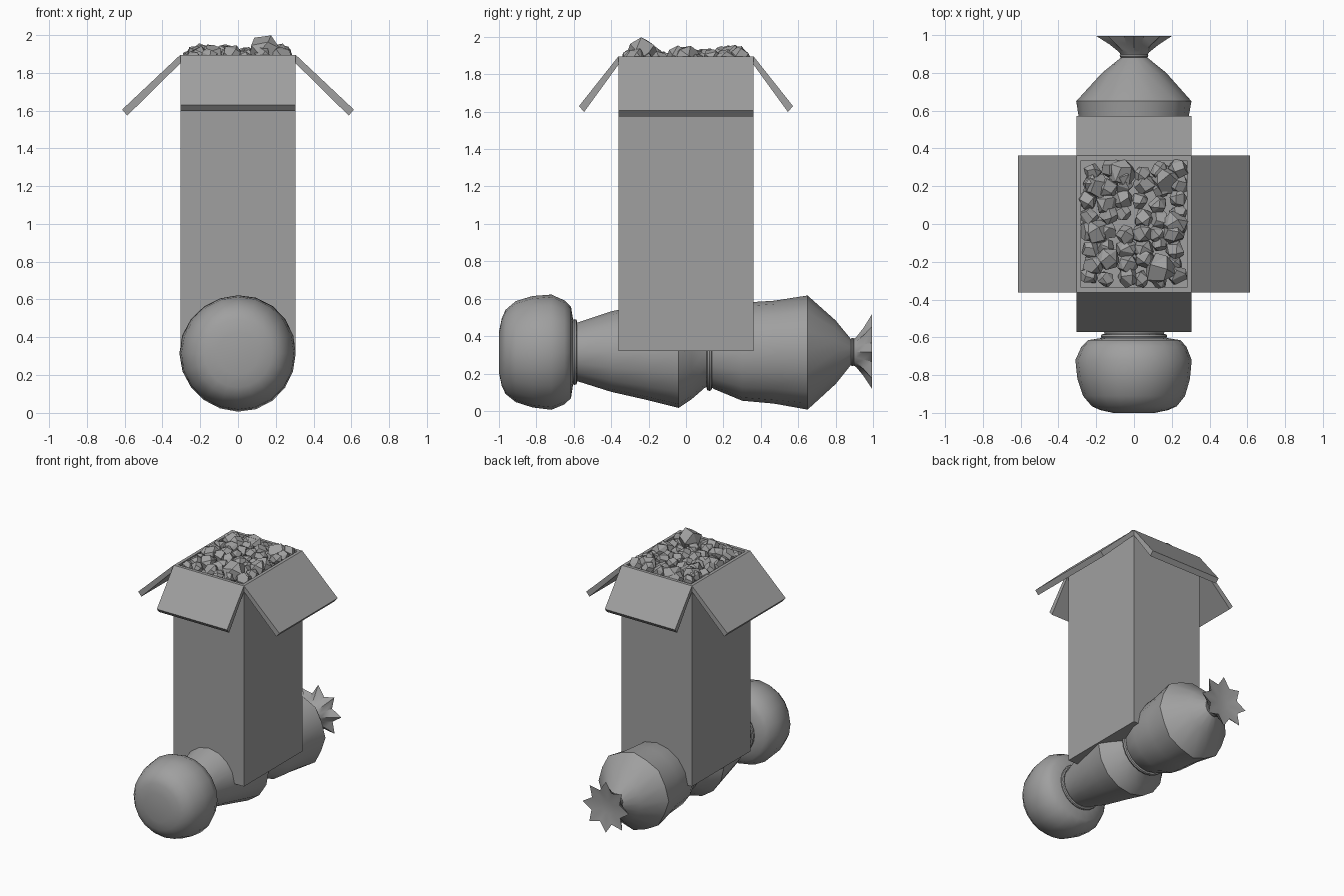
import bpy, bmesh, math, random
from mathutils import Vector

old = bpy.data.objects.get("Cube")
if old:
    bpy.data.objects.remove(old)

random.seed(7)
GREY = (0.35, 0.35, 0.35, 1)
grey = bpy.data.materials.new("plain_grey")
grey.use_nodes = True
grey.diffuse_color = GREY
grey.node_tree.nodes["Principled BSDF"].inputs["Base Color"].default_value = GREY

AXIS_Z = 0.315   # height of the sacks' shared axis
HALF_X, HALF_Y, RIM = 0.305, 0.362, 1.895


def finish(name, bm, smooth=None):
    bmesh.ops.recalc_face_normals(bm, faces=bm.faces)
    mesh = bpy.data.meshes.new(name)
    bm.to_mesh(mesh)
    bm.free()
    mesh.materials.append(grey)
    obj = bpy.data.objects.new(name, mesh)
    bpy.context.collection.objects.link(obj)
    if smooth:
        bpy.ops.object.select_all(action='DESELECT')
        obj.select_set(True)
        bpy.context.view_layer.objects.active = obj
        bpy.ops.object.shade_smooth_by_angle(angle=math.radians(smooth))
    return obj


def lathe(name, profile, sides=16, lump=0.0, phase=0.0):
    """Spin (y, radius, pleat depth) rings around the sack axis."""
    bm = bmesh.new()
    rings = []
    for k, (y, r, pleat) in enumerate(profile):
        ring = []
        for i in range(sides):
            a = math.tau * i / sides
            wave = 1 - pleat * (i % 2) + lump * math.sin(3 * a + phase + k)
            ring.append(bm.verts.new((r * wave * math.cos(a), y,
                                      AXIS_Z + r * wave * math.sin(a))))
        rings.append(ring)
    for a, b in zip(rings, rings[1:]):
        for i in range(sides):
            j = (i + 1) % sides
            bm.faces.new((a[i], a[j], b[j], b[i]))
    bm.faces.new(rings[0])
    bm.faces.new(rings[-1])
    return finish(name, bm, 40)


def cord(name, y, radius, thick):
    bpy.ops.mesh.primitive_torus_add(
        location=(0, y, AXIS_Z), rotation=(math.pi / 2, 0, 0),
        major_radius=radius, minor_radius=thick,
        major_segments=24, minor_segments=8)
    obj = bpy.context.object
    obj.name = name
    obj.data.materials.append(grey)
    bpy.ops.object.shade_smooth_by_angle(angle=math.radians(40))


def flap(name, across, half, hinge, drop, sign):
    """Slab hanging outward from the rim; profile is (outward, height)."""
    out, low = drop
    profile = [(hinge, RIM), (out, low), (out - 0.027, low - 0.032),
               (hinge, RIM - 0.045)]
    bm = bmesh.new()
    ends = []
    for s in (-half, half):
        pts = [(sign * u, s, z) if across == 'x' else (s, sign * u, z)
               for u, z in profile]
        ends.append([bm.verts.new(p) for p in pts])
        bm.faces.new(ends[-1])
    for i in range(4):
        j = (i + 1) % 4
        bm.faces.new((ends[0][i], ends[0][j], ends[1][j], ends[1][i]))
    finish(name, bm)


def rock(name, centre, size):
    """Faceted stone: hull of jittered points spread over a ball."""
    bm = bmesh.new()
    n = 14
    spin = random.uniform(0, math.tau)
    for i in range(n):
        h = 1 - 2 * (i + 0.5) / n
        a = spin + i * 2.4 + random.uniform(-0.3, 0.3)
        w = math.sqrt(1 - h * h)
        p = Vector((w * math.cos(a), w * math.sin(a), h))
        bm.verts.new(Vector(centre) + p * size * random.uniform(0.9, 1.08))
    bmesh.ops.convex_hull(bm, input=bm.verts)
    bmesh.ops.dissolve_limit(bm, angle_limit=math.radians(22),
                             verts=bm.verts, edges=bm.edges)
    finish(name, bm)


# Tall open carton with a recessed fill level
bm = bmesh.new()
bmesh.ops.create_cube(bm, size=2)
for v in bm.verts:
    v.co = (v.co.x * HALF_X, v.co.y * HALF_Y, RIM if v.co.z > 0 else 0.32)
top = max(bm.faces, key=lambda f: f.calc_center_median().z)
bmesh.ops.inset_region(bm, faces=[top], thickness=0.035)
well = bmesh.ops.extrude_discrete_faces(bm, faces=[top])["faces"][0]
for v in well.verts:
    v.co.z -= 0.05
finish("carton", bm)

# Four folded-out flaps
for sign, side in ((1, "left"), (-1, "right")):
    flap(side + "_flap", 'x', HALF_Y, HALF_X, (0.613, 1.605), sign)
for sign, side in ((1, "back"), (-1, "front")):
    flap(side + "_flap", 'y', HALF_X, HALF_Y, (0.572, 1.63), sign)

# Stones heaped in the carton
for row in range(8):
    for col in range(6):
        size = random.uniform(0.045, 0.066)
        x = -0.225 + 0.09 * col + random.uniform(-0.02, 0.02)
        y = -0.28 + 0.08 * row + random.uniform(-0.02, 0.02)
        rock("stone", (x, y, 1.877 + random.uniform(-0.01, 0.018)), size)
for x, y, z, size in ((0.14, -0.24, 1.91, 0.09), (0.17, 0.24, 1.875, 0.085),
                      (0.22, 0, 1.885, 0.075), (-0.07, 0.27, 1.88, 0.08),
                      (-0.2, 0.2, 1.88, 0.078), (-0.2, -0.04, 1.88, 0.075)):
    rock("large_stone", (x, y, z), size)

# Three tied sacks along one axis
lathe("front_sack", [(-1, 0.11, 0), (-0.985, 0.18, 0), (-0.965, 0.225, 0),
                     (-0.91, 0.27, 0), (-0.82, 0.298, 0), (-0.72, 0.308, 0),
                     (-0.65, 0.278, 0), (-0.615, 0.245, 0),
                     (-0.6, 0.15, 0)], 20, 0.008)
lathe("middle_sack", [(-0.61, 0.15, 0), (-0.57, 0.16, 0), (-0.4, 0.215, 0),
                      (-0.2, 0.26, 0), (-0.04, 0.298, 0), (0.03, 0.25, 0),
                      (0.1, 0.19, 0), (0.13, 0.18, 0)], 16, 0.01, 1)
lathe("back_sack", [(0.12, 0.18, 0), (0.15, 0.2, 0), (0.3, 0.262, 0),
                    (0.47, 0.275, 0), (0.65, 0.305, 0.04),
                    (0.8, 0.17, 0.04), (0.885, 0.065, 0)], 16, 0.01, 2)
lathe("sack_ruffle", [(0.88, 0.06, 0), (0.91, 0.08, 0.05),
                      (0.95, 0.13, 0.18), (0.995, 0.2, 0.34),
                      (0.975, 0.06, 0.1)], 16, 0.015)

# Cords around the necks
cord("front_cord", -0.595, 0.163, 0.013)
cord("middle_cord", 0.125, 0.193, 0.015)
cord("back_cord", 0.89, 0.067, 0.009)
